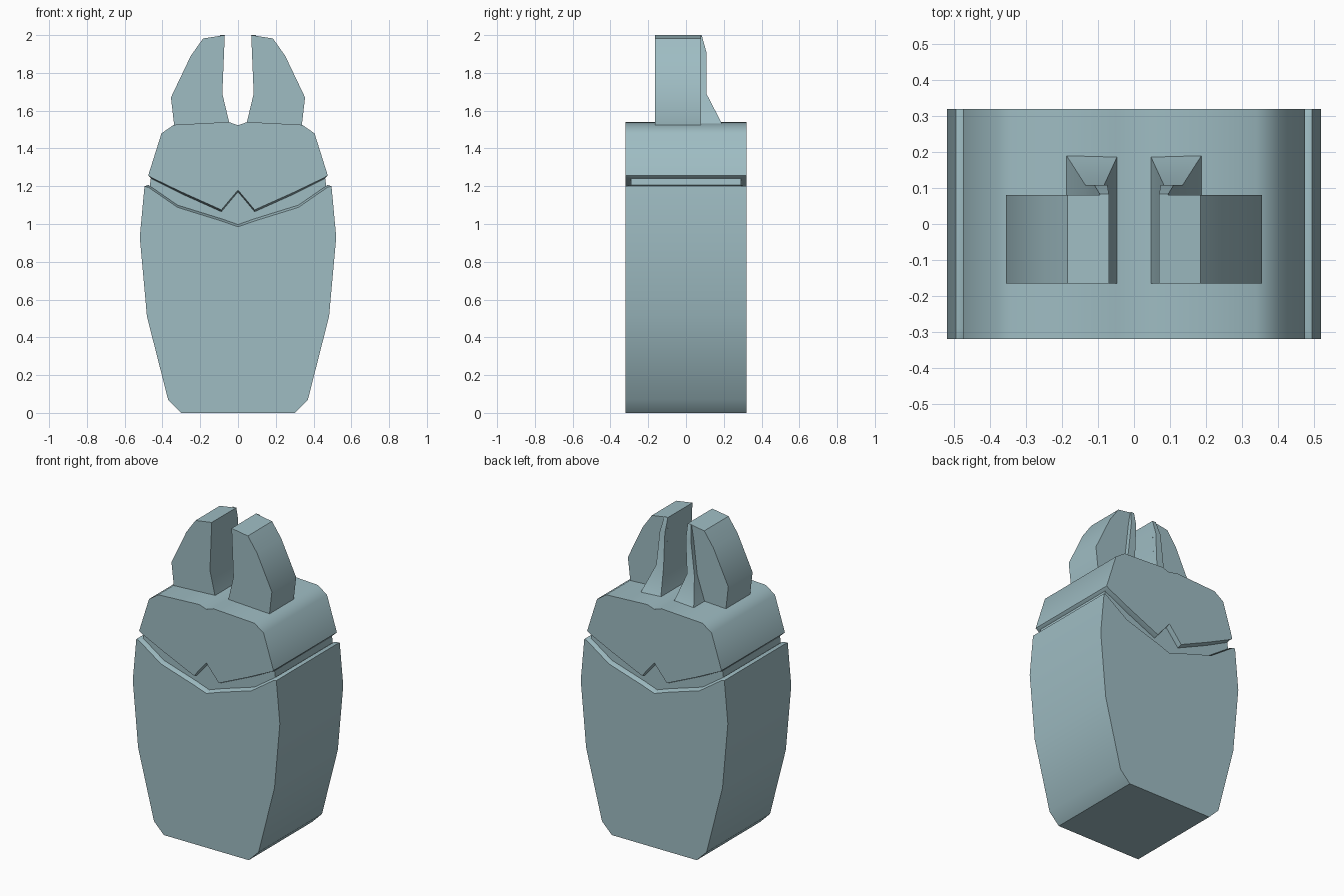
import bpy, bmesh, math

if "Cube" in bpy.data.objects:
    bpy.data.objects.remove(bpy.data.objects["Cube"])

# Slate teal finish shared by every part
slate = bpy.data.materials.new("slate")
slate.diffuse_color = (0.345, 0.505, 0.545, 1)
slate.use_nodes = True
slate.node_tree.nodes["Principled BSDF"].inputs["Base Color"].default_value = slate.diffuse_color


def loft(name, rings, mirror=False):
    """Skin a list of equal-length point rings and cap both ends."""
    bm = bmesh.new()
    loops = [[bm.verts.new(p) for p in ring] for ring in rings]
    n = len(loops[0])
    for a, b in zip(loops, loops[1:]):
        for i in range(n):
            j = (i + 1) % n
            bm.faces.new((a[i], a[j], b[j], b[i]))
    bm.faces.new(loops[0])
    bm.faces.new(loops[-1])
    bmesh.ops.recalc_face_normals(bm, faces=bm.faces)
    me = bpy.data.meshes.new(name)
    bm.to_mesh(me)
    bm.free()
    me.materials.append(slate)
    me.shade_smooth()
    me.set_sharp_from_angle(angle=math.radians(42))
    ob = bpy.data.objects.new(name, me)
    bpy.context.collection.objects.link(ob)
    if mirror:
        ob.modifiers.new("mirror", 'MIRROR').use_mirror_merge = False
    return ob


def full(half):
    """Mirror a right-hand half outline into a closed outline."""
    return half + [(-x, z) for x, z in reversed(half) if x > 0]


def shift(points, dz):
    return [(x, z + dz) for x, z in points]


def at(profile, y):
    return [(x, y, z) for x, z in profile]


D = 0.32    # half depth
N = 0.29    # half depth of the recessed neck


def slab(name, edge, middle):
    """Full-depth block whose outline changes slightly inside the rim."""
    loft(name, [at(edge, -D), at(middle, -N), at(middle, N), at(edge, D)])


# Body: barrel outline, top rim sloping up toward the neck
side = [(0.30, 0), (0.37, 0.07), (0.482, 0.51), (0.52, 0.93), (0.495, 1.2)]
rim = [(0.475, 1.195), (0.32, 1.088), (0.085, 1.015), (0, 0.985)]
slab("body", full(side + rim), full(side + shift(rim, 0.012)))

# Neck: recessed band between body and head
neck = full([(0, 0.985), (0.085, 1.015), (0.32, 1.088), (0.468, 1.195),
             (0.46, 1.255), (0.30, 1.185), (0.088, 1.085), (0, 1.19)])
loft("neck", [at(neck, -N), at(neck, N)])

# Head: shield outline, W-shaped lower edge bevelled down toward the neck
jaw = [(0, 1.18), (0.088, 1.075), (0.30, 1.17)]
crown = [(0.475, 1.258), (0.405, 1.48), (0.34, 1.525), (0.05, 1.54), (0, 1.523)]
slab("head", full(jaw + [(0.46, 1.247)] + crown),
     full(shift(jaw, -0.01) + [(0.46, 1.24)] + crown))

# Horns: flat tapering blades
horn = [(0.045, 1.53), (0.083, 1.69), (0.07, 2.0), (0.185, 1.982),
        (0.25, 1.89), (0.355, 1.67), (0.337, 1.515)]
loft("horns", [at(horn, -0.165), at(horn, 0.08)], mirror=True)

# Horn braces: wedges behind the blades (z, inner x, outer x, back y)
sections = [(1.53, 0.045, 0.188, 0.191), (1.69, 0.083, 0.135, 0.108),
            (1.91, 0.074, 0.11, 0.108), (2.0, 0.07, 0.095, 0.083)]
loft("horn_braces", [[(a, 0.08, z), (b, 0.08, z), (b, y, z), (a, y, z)]
                     for z, a, b, y in sections], mirror=True)
